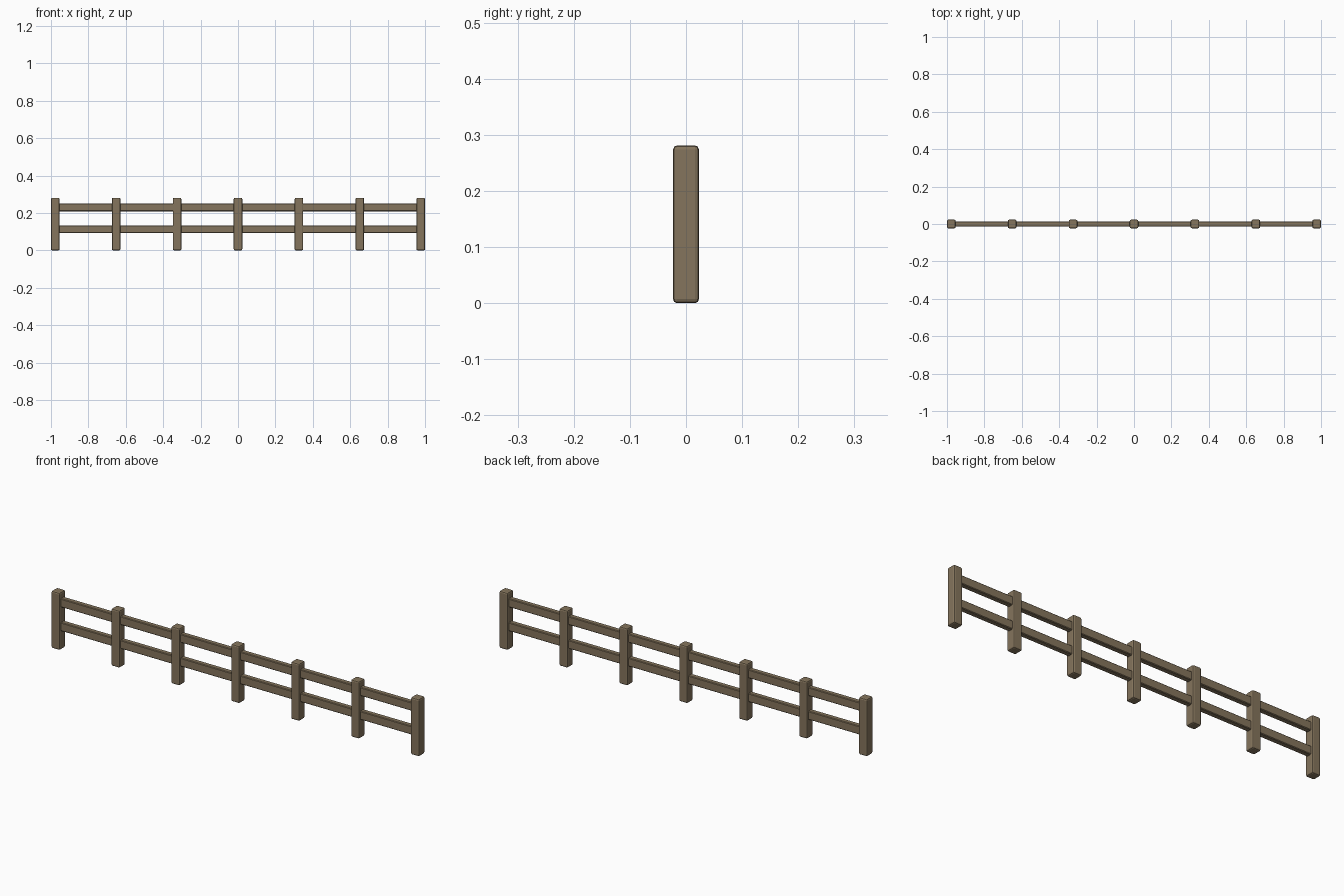
import bpy

if "Cube" in bpy.data.objects:
    bpy.data.objects.remove(bpy.data.objects["Cube"])

wood = bpy.data.materials.new("weathered wood")
wood.diffuse_color = (0.235, 0.178, 0.109, 1)
wood.use_nodes = True
wood.node_tree.nodes["Principled BSDF"].inputs["Base Color"].default_value = wood.diffuse_color


def block(name, centre, size, bevel, segments):
    bpy.ops.mesh.primitive_cube_add(size=1, location=centre)
    ob = bpy.context.object
    ob.name = name
    ob.scale = size
    bpy.ops.object.transform_apply(location=False, rotation=False, scale=True)
    ob.data.materials.append(wood)
    mod = ob.modifiers.new("soft edges", 'BEVEL')
    mod.width = bevel
    mod.segments = segments
    return ob


POSTS = 7
WIDTH = 0.046
HEIGHT = 0.281
SPACING = (2 - WIDTH) / (POSTS - 1)

# upright posts
for i in range(POSTS):
    x = -1 + WIDTH / 2 + i * SPACING
    block(f"post_{i + 1}", (x, 0, HEIGHT / 2), (WIDTH, WIDTH, HEIGHT), 0.007, 2)

# two horizontal rails running through the posts
for name, z in (("lower_rail", 0.113), ("upper_rail", 0.230)):
    block(name, (0, 0, z), (2 - WIDTH, 0.026, 0.042), 0.003, 1)
